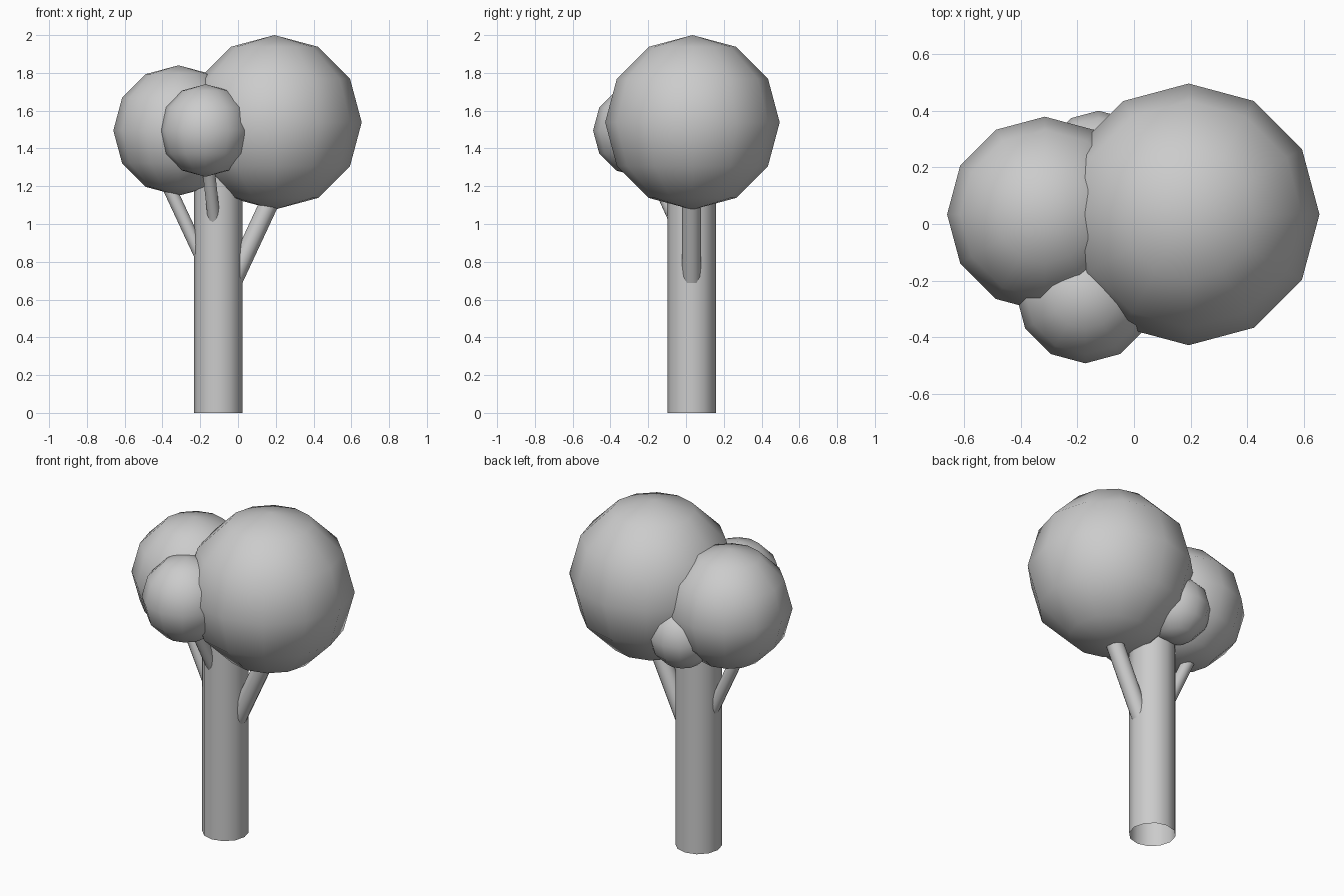
import bpy, math
from mathutils import Vector

if "Cube" in bpy.data.objects:
    bpy.data.objects.remove(bpy.data.objects["Cube"])


def smooth(obj, name):
    obj.name = name
    for p in obj.data.polygons:
        p.use_smooth = True


def foliage(name, center, radius):
    bpy.ops.mesh.primitive_uv_sphere_add(segments=12, ring_count=6, radius=radius, location=center)
    smooth(bpy.context.object, name)


def tube(name, start, end, radius, sides):
    a, b = Vector(start), Vector(end)
    bpy.ops.mesh.primitive_cylinder_add(vertices=sides, radius=radius, depth=(b - a).length,
                                        end_fill_type='NOTHING', location=(a + b) / 2)
    obj = bpy.context.object
    d = b - a
    obj.rotation_euler = (0, math.atan2(math.hypot(d.x, d.y), d.z), math.atan2(d.y, d.x))
    smooth(obj, name)


TX, TY = -0.105, 0.03       # trunk axis
TILT = math.tan(math.radians(25))


def branch(name, toward, surface_z, top_z, radius):
    # leaves the trunk axis toward a foliage ball, tilted 25 degrees from vertical
    h = Vector((toward[0] - TX, toward[1] - TY)).normalized()
    z0 = surface_z - 0.128 / TILT + 0.06 / TILT
    s, e = 0.06, 0.06 + (top_z - z0) * TILT
    tube(name, (TX + h.x * s, TY + h.y * s, z0), (TX + h.x * e, TY + h.y * e, top_z), radius, 12)


# trunk, open at the bottom
tube("trunk", (TX, TY, 0), (TX, TY, 1.3), 0.128, 12)

# branches
branch("right_branch", (0.193, TY), 0.805, 1.22, 0.05)
branch("left_branch", (-0.315, TY), 0.91, 1.30, 0.035)
branch("front_branch", (-0.172, -0.247), 1.10, 1.38, 0.034)

# crown
foliage("large_foliage", (0.193, 0.034, 1.538), 0.462)
foliage("left_foliage", (-0.315, 0.034, 1.495), 0.345)
foliage("front_foliage", (-0.172, -0.247, 1.495), 0.245)
foliage("back_foliage", (-0.125, 0.208, 1.345), 0.192)
